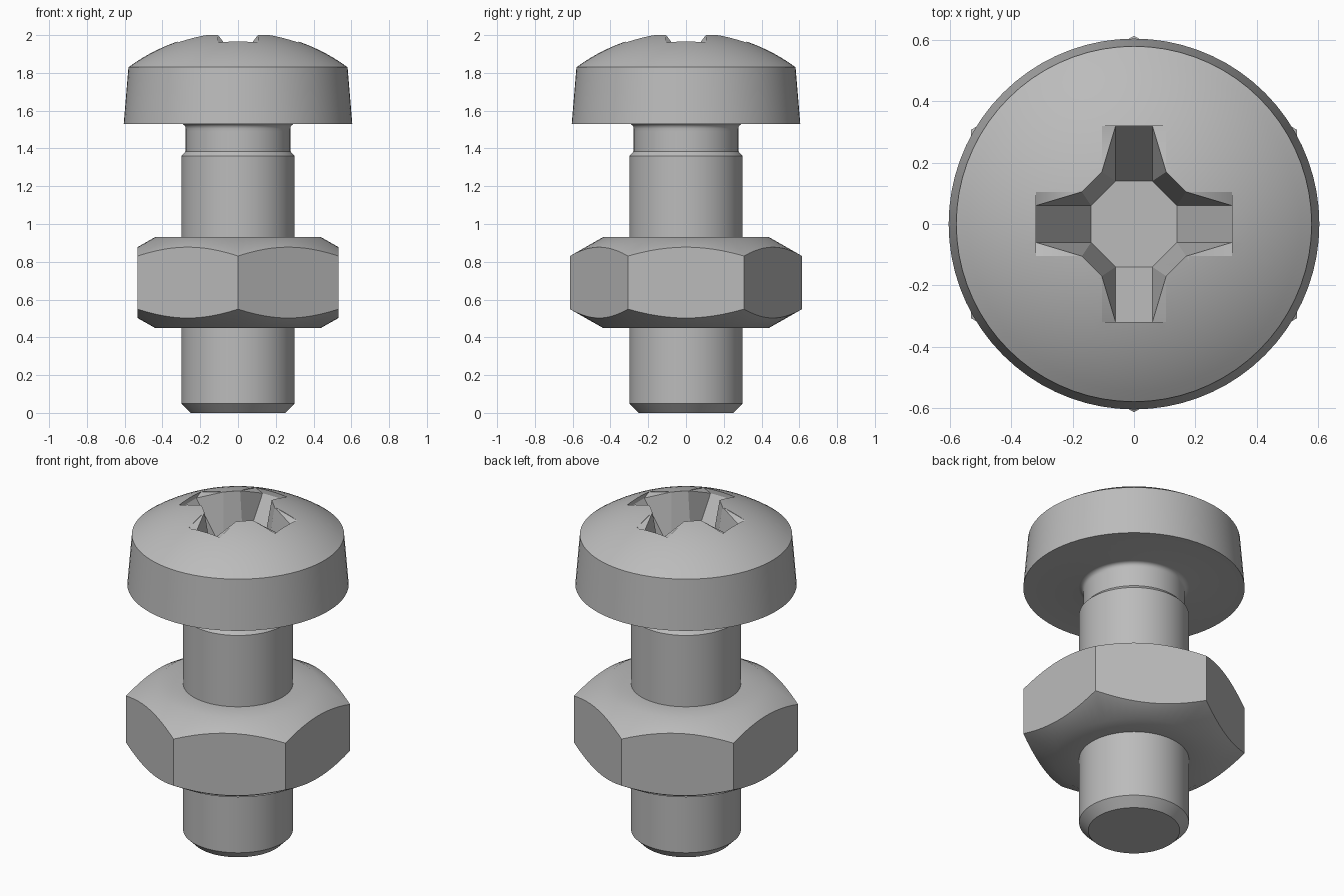
import bpy, bmesh
from math import sin, cos, pi, sqrt, radians

cube = bpy.data.objects.get("Cube")
if cube:
    bpy.data.objects.remove(cube, do_unlink=True)

SEGMENTS = 72

steel = bpy.data.materials.new("grey steel")
steel.use_nodes = True
steel.diffuse_color = (0.5, 0.5, 0.5, 1)
steel.node_tree.nodes["Principled BSDF"].inputs["Base Color"].default_value = (0.5, 0.5, 0.5, 1)


def make_object(name, bm):
    bmesh.ops.recalc_face_normals(bm, faces=bm.faces)
    mesh = bpy.data.meshes.new(name)
    bm.to_mesh(mesh)
    bm.free()
    mesh.materials.append(steel)
    obj = bpy.data.objects.new(name, mesh)
    bpy.context.collection.objects.link(obj)
    return obj


def activate(obj):
    bpy.ops.object.select_all(action='DESELECT')
    obj.select_set(True)
    bpy.context.view_layer.objects.active = obj


def bridge(bm, a, b):
    for i in range(len(a)):
        j = (i + 1) % len(a)
        bm.faces.new((a[i], a[j], b[j], b[i]))


def revolve(name, profile, closed=False):
    """Spin a profile around z; each entry maps an angle to (radius, height)."""
    bm = bmesh.new()
    rings = []
    for point in profile:
        ring = []
        for i in range(SEGMENTS):
            a = 2 * pi * i / SEGMENTS
            r, z = point(a)
            ring.append(bm.verts.new((r * cos(a), r * sin(a), z)))
        rings.append(ring)
    for a, b in zip(rings, rings[1:]):
        bridge(bm, a, b)
    if closed:
        bridge(bm, rings[-1], rings[0])
    else:
        bm.faces.new(rings[0])
        bm.faces.new(rings[-1])
    return make_object(name, bm)


def fixed(r, z):
    return lambda a: (r, z)


# Bolt: chamfered tip, shank, undercut neck with fillet, tapered head, dome
DOME_R, DOME_Z = 0.98, 1.04
outline = [(0.25, 0), (0.30, 0.05), (0.30, 1.36), (0.277, 1.385), (0.277, 1.49)]
outline += [(0.302 - 0.025 * cos(t * pi / 8), 1.505 + 0.025 * sin(t * pi / 8)) for t in range(5)]
outline += [(0.605, 1.53)]
for i in range(16, 0, -1):
    r = 0.58 * i / 16
    outline.append((r, DOME_Z + sqrt(DOME_R ** 2 - r ** 2)))
bolt = revolve("bolt", [fixed(r, z) for r, z in outline])

# Cross recess cutter: tapered walls, steep arm floors, octagonal pit
TOP, PIT = 2.2, 1.66
bm = bmesh.new()
levels = {"top": [], "rim": [], "floor": []}
shapes = {
    "top": ((0.17, 0.105, TOP), (0.32, 0.105, TOP)),
    "rim": ((0.17, 0.105, 2.0), (0.32, 0.105, 1.96)),
    "floor": ((0.14, 0.06, PIT), (0.32, 0.06, 1.94)),
}
for arm in range(4):
    c, s = cos(arm * pi / 2), sin(arm * pi / 2)
    for level, (inner, outer) in shapes.items():
        for (r, w, z), side in ((inner, -1), (outer, -1), (outer, 1), (inner, 1)):
            y = w * side
            levels[level].append(bm.verts.new((r * c - y * s, r * s + y * c, z)))
bridge(bm, levels["top"], levels["rim"])
bridge(bm, levels["rim"], levels["floor"])
bm.faces.new(levels["top"])
floor = levels["floor"]
for arm in range(4):
    bm.faces.new(floor[arm * 4:arm * 4 + 4])
bm.faces.new([v for i, v in enumerate(floor) if i % 4 in (0, 3)])
bmesh.ops.triangulate(bm, faces=bm.faces)
cutter = make_object("recess_cutter", bm)
cutter.hide_render = True

activate(bolt)
cut = bolt.modifiers.new("recess", 'BOOLEAN')
cut.operation = 'DIFFERENCE'
cut.solver = 'EXACT'
cut.object = cutter
bpy.ops.object.modifier_apply(modifier=cut.name)
bpy.data.objects.remove(cutter, do_unlink=True)

# Hex nut: conical chamfers meet the flats in curved edges
NUT_LOW, NUT_HIGH, FACE_R, FLAT = 0.45, 0.93, 0.44, 0.532


def hex_edge(base, direction):
    def point(a):
        r = FLAT / cos((a + pi / 6) % (pi / 3) - pi / 6)
        return r, base + direction * (r - FACE_R) * 0.57
    return point


nut = revolve("hex_nut", [
    fixed(0.29, NUT_LOW), fixed(FACE_R, NUT_LOW), hex_edge(NUT_LOW, 1),
    hex_edge(NUT_HIGH, -1), fixed(FACE_R, NUT_HIGH), fixed(0.29, NUT_HIGH),
], closed=True)

for obj in (bolt, nut):
    activate(obj)
    bpy.ops.object.shade_smooth_by_angle(angle=radians(30))
